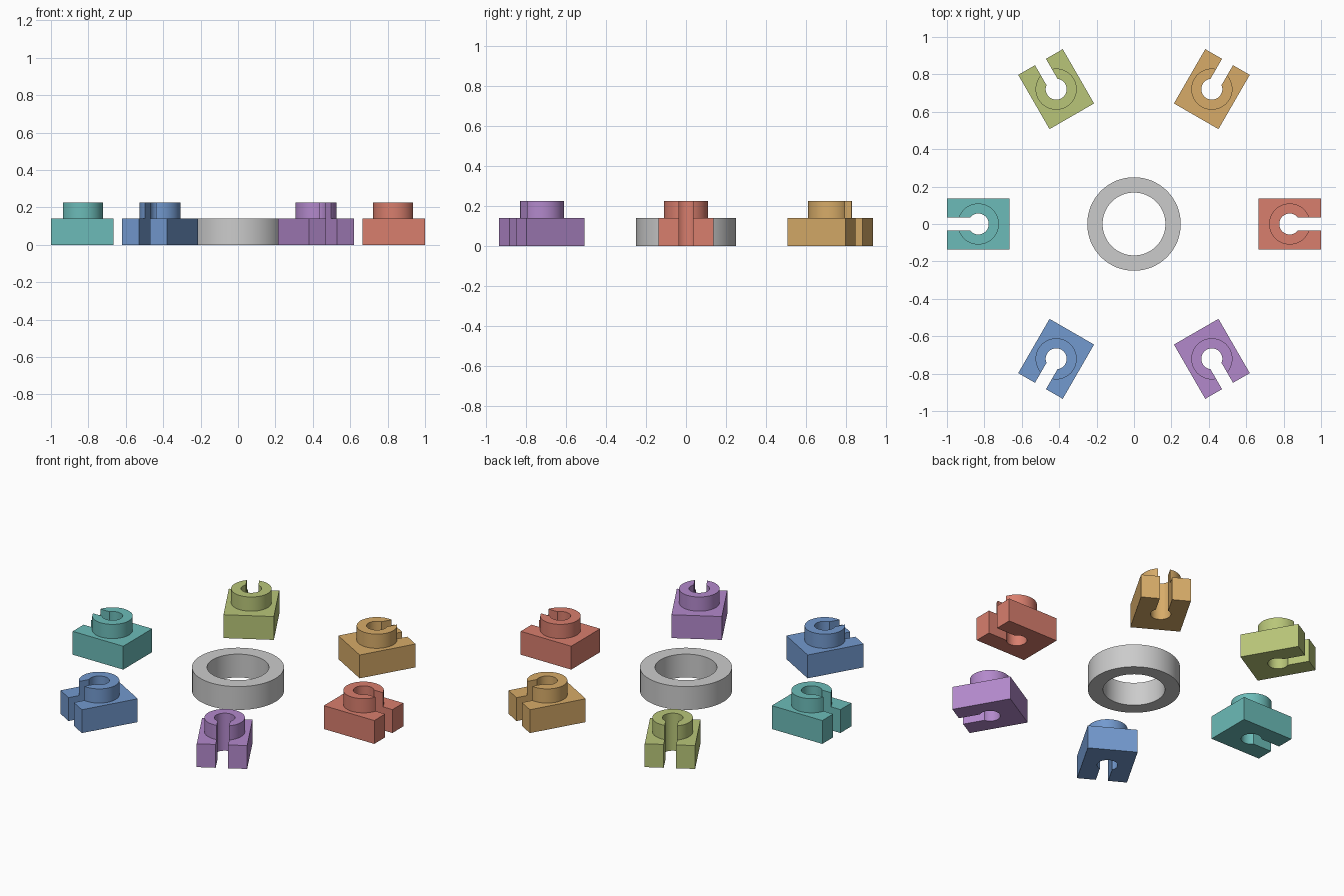
import bpy, bmesh
from math import cos, sin, pi, radians
from mathutils import Matrix

if "Cube" in bpy.data.objects:
    bpy.data.objects.remove(bpy.data.objects["Cube"])

BASE_H, TOP_H = 0.14, 0.225          # block height, total height with boss
LENGTH, WIDTH = 0.335, 0.275         # block size, radial and tangential
BOSS_R, HOLE_R, SLOT_W = 0.11, 0.056, 0.068
ORBIT = 1.0 - LENGTH / 2             # distance of block centres from origin


def box(name, x0, x1, width, z0, z1):
    bm = bmesh.new()
    bmesh.ops.create_cube(bm, size=1, matrix=Matrix.Translation(((x0 + x1) / 2, 0, (z0 + z1) / 2))
                          @ Matrix.Diagonal((x1 - x0, width, z1 - z0, 1)))
    return to_object(bm, name)


def cylinder(name, r, z0, z1):
    bm = bmesh.new()
    bmesh.ops.create_cone(bm, cap_ends=True, segments=48, radius1=r, radius2=r, depth=z1 - z0,
                          matrix=Matrix.Translation((0, 0, (z0 + z1) / 2)))
    return to_object(bm, name)


def to_object(bm, name):
    mesh = bpy.data.meshes.new(name)
    bm.to_mesh(mesh)
    bm.free()
    ob = bpy.data.objects.new(name, mesh)
    bpy.context.collection.objects.link(ob)
    return ob


def select(ob):
    bpy.ops.object.select_all(action='DESELECT')
    ob.select_set(True)
    bpy.context.view_layer.objects.active = ob


def combine(ob, other, operation):
    mod = ob.modifiers.new("combine", 'BOOLEAN')
    mod.operation, mod.object, mod.solver = operation, other, 'EXACT'
    select(ob)
    bpy.ops.object.modifier_apply(modifier=mod.name)
    bpy.data.objects.remove(other)


def smooth(ob):
    select(ob)
    bpy.ops.object.shade_smooth_by_angle(angle=radians(30))


# Slotted block: block plus round boss, with a keyhole open to the outside (+x)
block = box("slotted_block_1", -LENGTH / 2, LENGTH / 2, WIDTH, 0, BASE_H)
combine(block, cylinder("boss", BOSS_R, 0.05, TOP_H), 'UNION')
combine(block, cylinder("hole_cutter", HOLE_R, -0.1, 0.4), 'DIFFERENCE')
combine(block, box("slot_cutter", 0, 0.3, SLOT_W, -0.2, 0.5), 'DIFFERENCE')
smooth(block)

# Six blocks around the ring, slots facing outward
COLOURS = [("red", (0.69, 0.21, 0.155)), ("orange", (0.68, 0.41, 0.14)),
           ("lime", (0.48, 0.56, 0.19)), ("teal", (0.15, 0.50, 0.48)),
           ("blue", (0.17, 0.32, 0.62)), ("purple", (0.45, 0.25, 0.60))]
for i, (colour, rgb) in enumerate(COLOURS):
    ob = block
    if i:
        ob = block.copy()
        ob.data = block.data.copy()
        ob.data.materials.clear()
        ob.name = f"slotted_block_{i + 1}"
        bpy.context.collection.objects.link(ob)
    a = i * pi / 3
    ob.location = (ORBIT * cos(a), ORBIT * sin(a), 0)
    ob.rotation_euler.z = a
    mat = bpy.data.materials.new(colour)
    mat.diffuse_color = (*rgb, 1)
    mat.use_nodes = True
    mat.node_tree.nodes["Principled BSDF"].inputs["Base Color"].default_value = mat.diffuse_color
    ob.data.materials.append(mat)

# Central ring
bm = bmesh.new()
verts = [bm.verts.new((r, 0, z)) for r, z in [(0.168, 0), (0.25, 0), (0.25, BASE_H), (0.168, BASE_H)]]
edges = [bm.edges.new((verts[k], verts[(k + 1) % 4])) for k in range(4)]
bmesh.ops.spin(bm, geom=verts + edges, cent=(0, 0, 0), axis=(0, 0, 1), angle=2 * pi,
               steps=64, use_merge=True)
bmesh.ops.remove_doubles(bm, verts=bm.verts, dist=1e-5)
bmesh.ops.recalc_face_normals(bm, faces=bm.faces)
smooth(to_object(bm, "centre_ring"))
